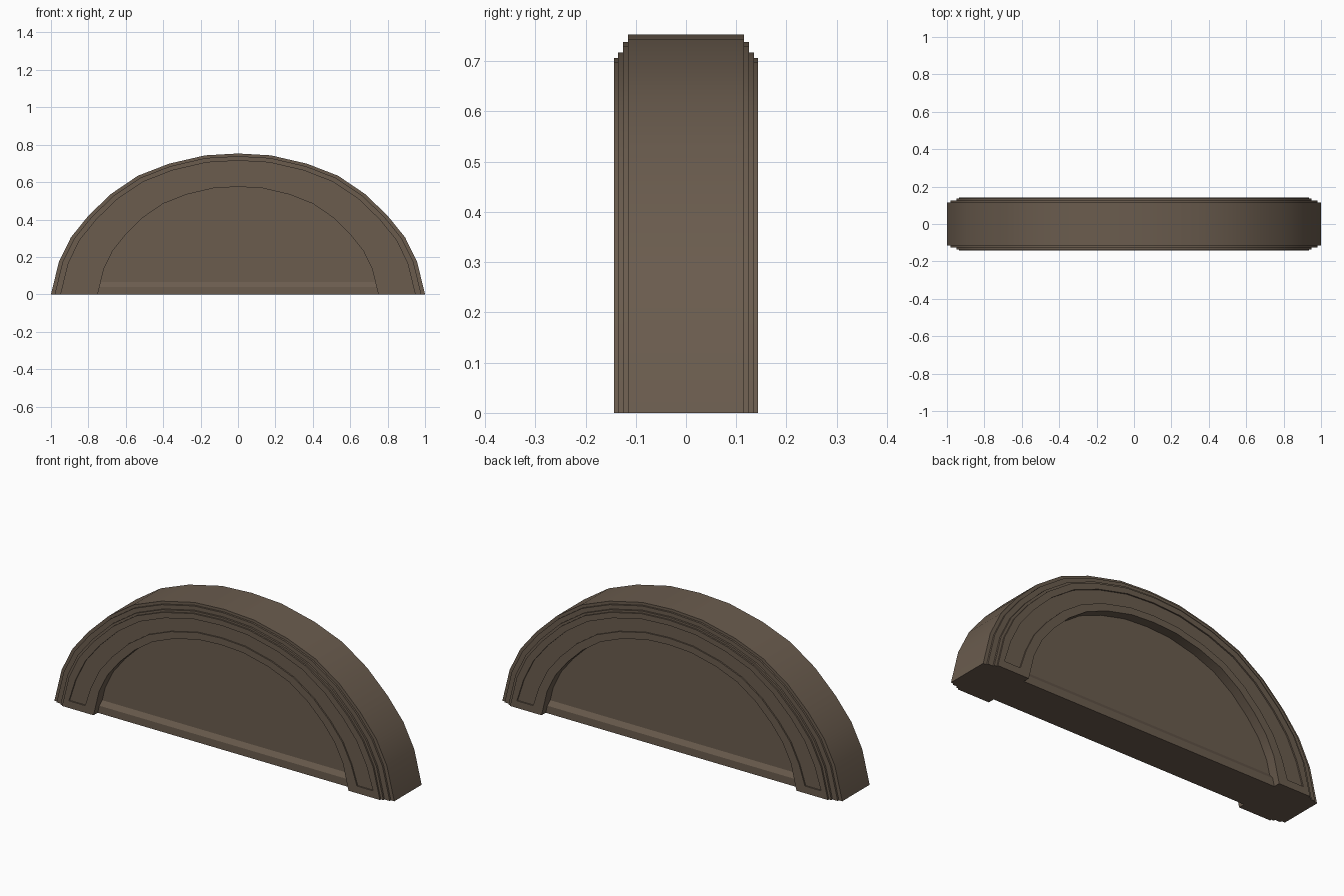
import bpy, bmesh

if "Cube" in bpy.data.objects:
    bpy.data.objects.remove(bpy.data.objects["Cube"])

brown = bpy.data.materials.new("dark brown")
brown.diffuse_color = (0.145, 0.107, 0.076, 1)
brown.use_nodes = True
brown.node_tree.nodes["Principled BSDF"].inputs["Base Color"].default_value = brown.diffuse_color

# Right half of the arch outline, foot to crown
HALF = [(1, 0), (.957, .176), (.893, .305), (.80, .42), (.68, .536),
        (.535, .634), (.37, .698), (.176, .743), (0, .753)]
ARCH = HALF + [(-x, z) for x, z in reversed(HALF[:-1])]


def arch(s, y, foot=0.0):
    """Arch outline at scale s (crown drops slightly less than the sides)."""
    sz = 1 - (1 - s) * 0.945
    return [(x * s, y, max(z * sz, foot)) for x, z in ARCH]


def finish(name, bm, smooth=True):
    bmesh.ops.recalc_face_normals(bm, faces=bm.faces)
    me = bpy.data.meshes.new(name)
    bm.to_mesh(me)
    bm.free()
    ob = bpy.data.objects.new(name, me)
    bpy.context.collection.objects.link(ob)
    me.materials.append(brown)
    if smooth:
        bpy.ops.object.select_all(action='DESELECT')
        ob.select_set(True)
        bpy.context.view_layer.objects.active = ob
        bpy.ops.object.shade_smooth_by_angle(angle=0.5)
    return ob


def sweep(name, profile, foot=0.0, smooth=True):
    """Closed (scale, y) profile swept along the arch."""
    bm = bmesh.new()
    rings = [[bm.verts.new(p) for p in arch(s, y, foot)] for s, y in profile]
    n = len(rings)
    for i in range(n):
        a, b = rings[i], rings[(i + 1) % n]
        for j in range(len(ARCH) - 1):
            bm.faces.new((a[j], a[j + 1], b[j + 1], b[j]))
    bm.faces.new([r[0] for r in rings])
    bm.faces.new([r[-1] for r in rings])
    return finish(name, bm, smooth)


# Stepped frame, same on both faces
side = [(.75, .143), (.935, .143), (.935, .135), (.95, .135),
        (.95, .125), (.98, .125), (.98, .115), (1, .115)]
frame = sweep("arch_frame", [(s, -y) for s, y in side] + side[::-1])

# Shallow sunken band in each frame face
for label, d in (("front", -1), ("back", 1)):
    cutter = sweep(label + "_band_cutter",
                   [(.80, d * .136), (.895, d * .136), (.895, d * .2), (.80, d * .2)],
                   foot=.038, smooth=False)
    cutter.hide_render = True
    cutter.hide_viewport = True
    cutter.display_type = 'WIRE'
    mod = frame.modifiers.new(label + "_band", 'BOOLEAN')
    mod.operation = 'DIFFERENCE'
    mod.solver = 'EXACT'
    mod.object = cutter

# Recessed centre panel
bm = bmesh.new()
f = [bm.verts.new(p) for p in arch(.75, -.092)]
b = [bm.verts.new(p) for p in arch(.75, .092)]
bm.faces.new(f)
bm.faces.new(b)
for i in range(len(f)):
    j = (i + 1) % len(f)
    bm.faces.new((f[i], f[j], b[j], b[i]))
finish("centre_panel", bm)

# Bevelled sill along the foot of each panel
for label, d in (("front", -1), ("back", 1)):
    bm = bmesh.new()
    prof = [(.092, 0, .75), (.108, 0, .75), (.108, .04, .742), (.092, .065, .738)]
    l = [bm.verts.new((-x, d * y, z)) for y, z, x in prof]
    r = [bm.verts.new((x, d * y, z)) for y, z, x in prof]
    bm.faces.new(l)
    bm.faces.new(r)
    for i in range(4):
        j = (i + 1) % 4
        bm.faces.new((l[i], l[j], r[j], r[i]))
    finish(label + "_sill", bm, smooth=False)
